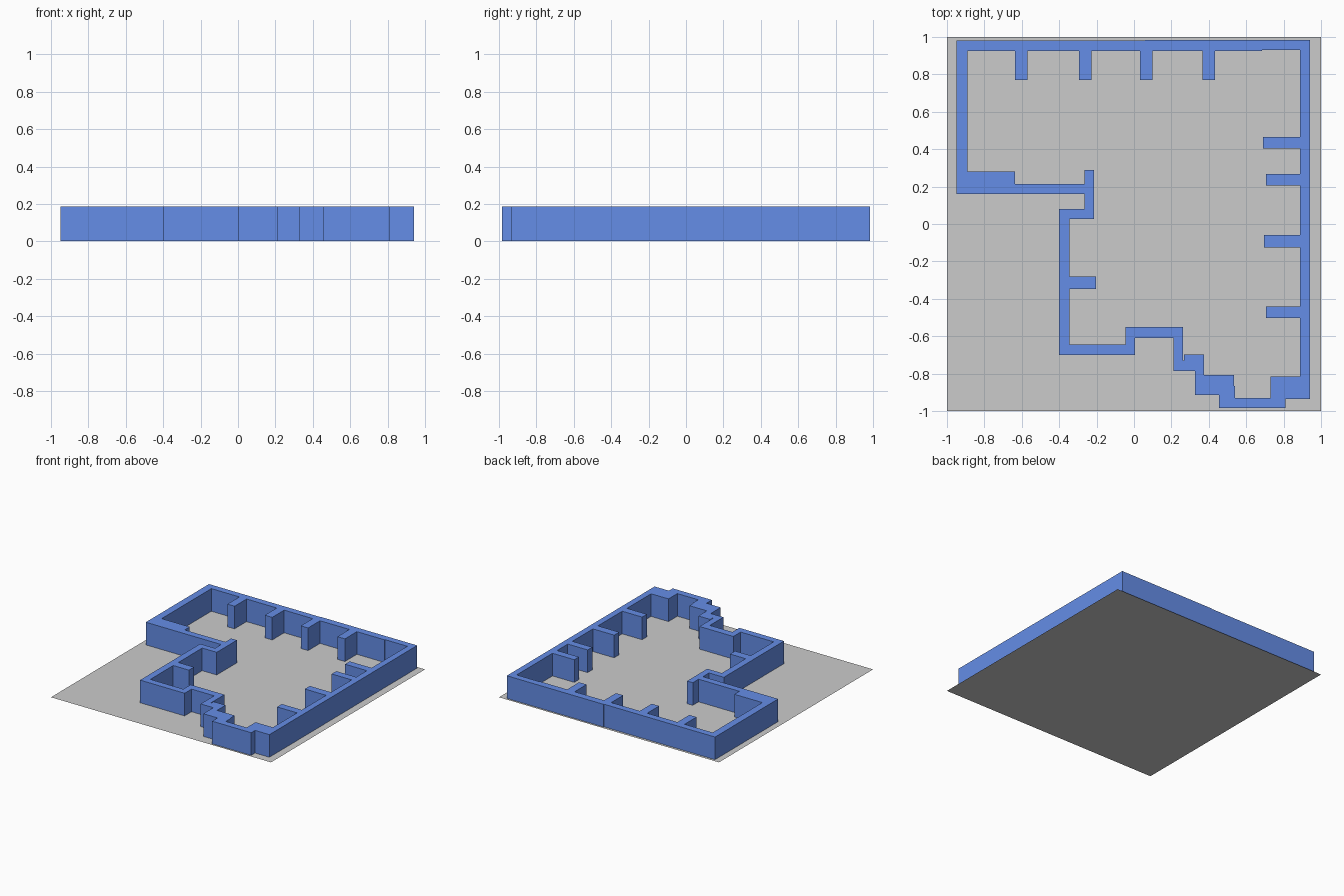
import bpy, bmesh

if "Cube" in bpy.data.objects:
    bpy.data.objects.remove(bpy.data.objects["Cube"])

HEIGHT = 0.187


def stubs_along_x(spans, y, tip):
    """Short partition stubs hanging from a wall running along x."""
    pts = []
    for a, b in spans:
        pts += [(a, y), (a, tip), (b, tip), (b, y)]
    return pts


def stubs_along_y(spans, x):
    """Short partition stubs (start, end, tip) on a wall running along y."""
    pts = []
    for a, b, tip in spans:
        pts += [(x, a), (tip, a), (tip, b), (x, b)]
    return pts


def add_loop(bm, pts, z):
    verts = [bm.verts.new((x, y, z)) for x, y in pts]
    return [bm.edges.new((verts[i - 1], verts[i])) for i in range(len(verts))]


# Outer face of the walls, clockwise from the back left corner
outer = [(-0.95, 0.98), (0.06, 0.98), (0.06, 0.984), (0.94, 0.984),
         (0.94, -0.935), (0.81, -0.935), (0.81, -0.985), (0.455, -0.985),
         (0.455, -0.915), (0.325, -0.915), (0.325, -0.785), (0.21, -0.785),
         (0.21, -0.61), (0.005, -0.61), (0.005, -0.70), (-0.40, -0.70),
         (-0.40, 0.08), (-0.265, 0.08), (-0.265, 0.16), (-0.95, 0.16)]

# Inner face: back wall, right wall, stepped front, left side
inner = [(-0.89, 0.925)]
inner += stubs_along_x([(-0.635, -0.57), (-0.295, -0.228),
                        (0.032, 0.098), (0.365, 0.433)], 0.925, 0.77)
inner += [(0.685, 0.925), (0.685, 0.93), (0.888, 0.93)]
inner += stubs_along_y([(0.465, 0.405, 0.69), (0.267, 0.207, 0.707),
                        (-0.06, -0.125, 0.695), (-0.44, -0.502, 0.707)], 0.888)
inner += [(0.888, -0.815), (0.73, -0.815), (0.73, -0.93), (0.54, -0.93),
          (0.54, -0.865), (0.535, -0.865), (0.535, -0.807), (0.375, -0.807),
          (0.375, -0.697), (0.268, -0.697), (0.268, -0.73), (0.262, -0.73),
          (0.262, -0.55), (-0.045, -0.55), (-0.045, -0.645), (-0.345, -0.645)]
inner += stubs_along_y([(-0.348, -0.282, -0.203)], -0.345)
inner += [(-0.345, 0.028), (-0.213, 0.028), (-0.213, 0.29), (-0.265, 0.29),
          (-0.265, 0.215), (-0.635, 0.215), (-0.635, 0.28), (-0.89, 0.28)]

# Walls: fill between both outlines, then extrude up
bm = bmesh.new()
base_z = 0.001
edges = add_loop(bm, outer, base_z) + add_loop(bm, inner, base_z)
bmesh.ops.triangle_fill(bm, edges=edges, use_beauty=True, normal=(0, 0, 1))
ext = bmesh.ops.extrude_face_region(bm, geom=bm.faces[:], use_keep_orig=True)
top = [g for g in ext["geom"] if isinstance(g, bmesh.types.BMVert)]
bmesh.ops.translate(bm, verts=top, vec=(0, 0, HEIGHT - base_z))
bmesh.ops.dissolve_limit(bm, angle_limit=0.001, verts=bm.verts[:], edges=bm.edges[:])
bmesh.ops.recalc_face_normals(bm, faces=bm.faces[:])
mesh = bpy.data.meshes.new("walls")
bm.to_mesh(mesh)
bm.free()
walls = bpy.data.objects.new("walls", mesh)
bpy.context.collection.objects.link(walls)
blue = bpy.data.materials.new("blue")
blue.diffuse_color = (0.13, 0.27, 0.8, 1)
blue.use_nodes = True
blue.node_tree.nodes["Principled BSDF"].inputs["Base Color"].default_value = blue.diffuse_color
mesh.materials.append(blue)

# Flat floor sheet
bpy.ops.mesh.primitive_plane_add(size=2)
bpy.context.object.name = "floor"
